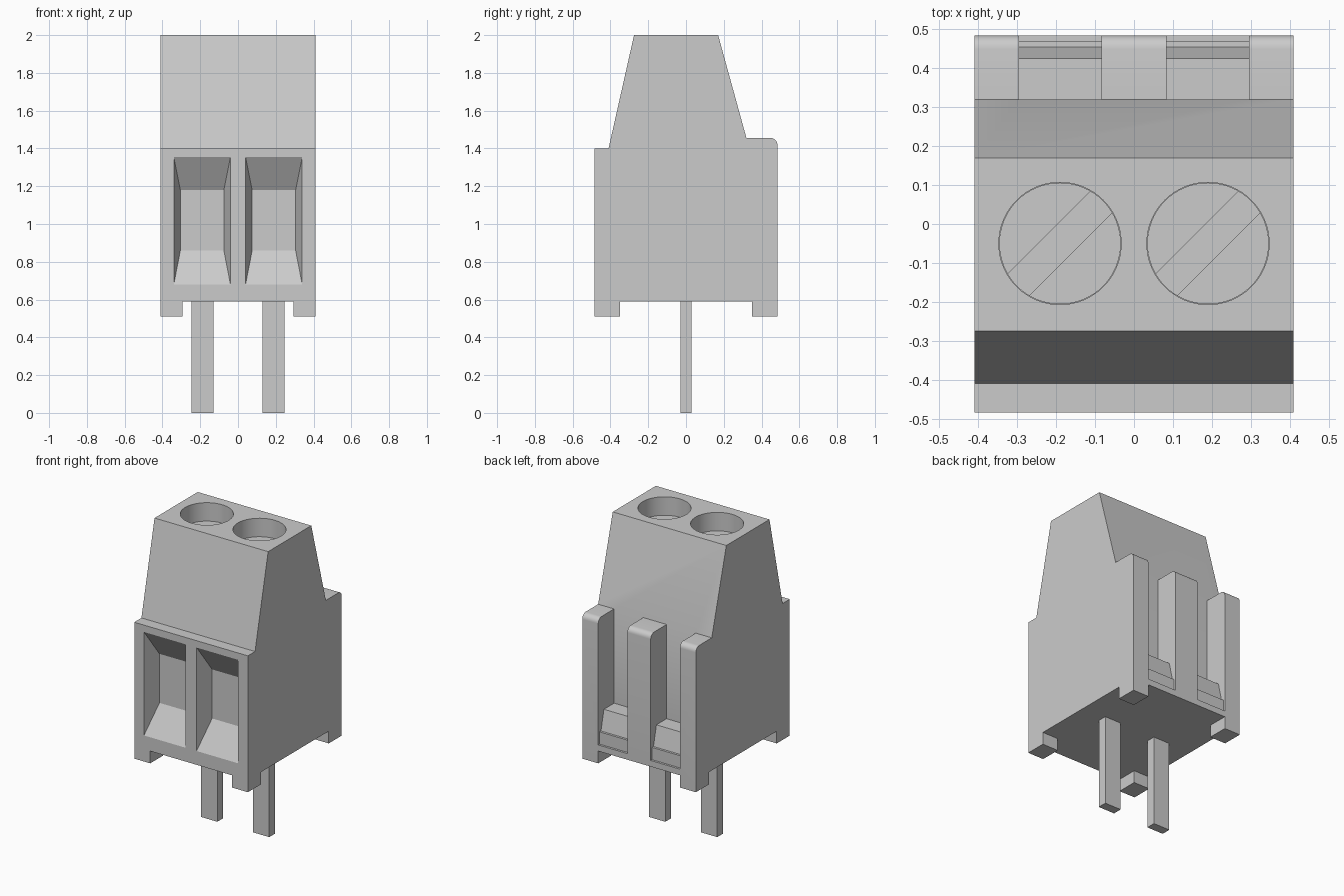
import bpy, bmesh, math
from mathutils import Matrix, Vector

if "Cube" in bpy.data.objects:
    bpy.data.objects.remove(bpy.data.objects["Cube"], do_unlink=True)

grey = bpy.data.materials.new("light_grey")
grey.use_nodes = True
COLOUR = (0.6, 0.6, 0.6, 1)
grey.diffuse_color = COLOUR
grey.node_tree.nodes["Principled BSDF"].inputs["Base Color"].default_value = COLOUR


def finish(name, bm):
    bmesh.ops.recalc_face_normals(bm, faces=bm.faces)
    me = bpy.data.meshes.new(name)
    bm.to_mesh(me)
    bm.free()
    me.materials.append(grey)
    ob = bpy.data.objects.new(name, me)
    bpy.context.collection.objects.link(ob)
    return ob


def box(name, x0, x1, y0, y1, z0, z1):
    bm = bmesh.new()
    bmesh.ops.create_cube(bm, size=1)
    for v in bm.verts:
        v.co = Vector(((x0 + x1) / 2 + v.co.x * (x1 - x0),
                       (y0 + y1) / 2 + v.co.y * (y1 - y0),
                       (z0 + z1) / 2 + v.co.z * (z1 - z0)))
    return finish(name, bm)


def extrude_x(name, profile, x0, x1):
    """Extrude a (y, z) profile along x."""
    bm = bmesh.new()
    face = bm.faces.new([bm.verts.new((x0, y, z)) for y, z in profile])
    new = bmesh.ops.extrude_face_region(bm, geom=[face])["geom"]
    bmesh.ops.translate(bm, vec=(x1 - x0, 0, 0),
                        verts=[g for g in new if isinstance(g, bmesh.types.BMVert)])
    return finish(name, bm)


def cylinder(name, x, y, r, z0, z1):
    bm = bmesh.new()
    bmesh.ops.create_cone(bm, cap_ends=True, segments=64, radius1=r, radius2=r, depth=z1 - z0,
                          matrix=Matrix.Translation((x, y, (z0 + z1) / 2)))
    return finish(name, bm)


def funnel(name, cx):
    """Wire entry: a wide mouth at the front tapering to a smaller back wall."""
    bm = bmesh.new()
    rings = []
    # The mouth is continued a little in front of the face for a clean cut
    for y, hw, z0, z1 in ((-0.52, 0.15, 0.68, 1.355), (-0.484, 0.15, 0.68, 1.355),
                          (-0.374, 0.115, 0.86, 1.18)):
        rings.append([bm.verts.new((cx + sx * hw, y, z)) for sx, z in
                      ((-1, z0), (1, z0), (1, z1), (-1, z1))])
    for a, b in zip(rings, rings[1:]):
        for i in range(4):
            j = (i + 1) % 4
            bm.faces.new((a[i], a[j], b[j], b[i]))
    bm.faces.new(rings[0])
    bm.faces.new(rings[-1])
    return finish(name, bm)


def cut(target, cutter):
    mod = target.modifiers.new("cut", 'BOOLEAN')
    mod.operation = 'DIFFERENCE'
    mod.solver = 'EXACT'
    mod.object = cutter
    bpy.context.view_layer.objects.active = target
    bpy.ops.object.modifier_apply(modifier=mod.name)
    bpy.data.objects.remove(cutter, do_unlink=True)


def smooth(ob):
    bpy.ops.object.select_all(action='DESELECT')
    ob.select_set(True)
    bpy.context.view_layer.objects.active = ob
    bpy.ops.object.shade_smooth_by_angle(angle=math.radians(25))


# Housing: side profile with a rounded top edge on the back ribs
W, D, R = 0.41, 0.484, 0.035
corner = [(D - R + R * math.cos(a), 1.455 - R + R * math.sin(a))
          for a in (math.radians(15 * i) for i in range(7))]
profile = ([(-D, 0.51), (D, 0.51)] + corner +
           [(0.32, 1.455), (0.17, 2), (-0.275, 2), (-0.41, 1.4), (-D, 1.4)])
housing = extrude_x("housing", profile, -W, W)

# Underside relief leaves four corner feet
cut(housing, box("relief_cutter", -0.6, 0.6, -0.35, 0.35, 0.4, 0.59))
cut(housing, box("relief_cutter", -0.295, 0.295, -0.6, 0.6, 0.4, 0.59))

# Back channels, each leaving a stepped clip at the bottom
channel = [(0.32, 0.84), (0.425, 0.84), (0.455, 0.71), (0.47, 0.71), (0.47, 0.63),
           (0.6, 0.63), (0.6, 1.6), (0.32, 1.6)]
SX, SY = 0.19, -0.05
for s in (-1, 1):
    x0, x1 = sorted((s * 0.084, s * 0.295))
    cut(housing, extrude_x("channel_cutter", channel, x0, x1))
    # Wire entries and screw bores
    cut(housing, funnel("entry_cutter", s * SX))
    cut(housing, cylinder("bore_cutter", s * SX, SY, 0.157, 1.78, 2.1))
smooth(housing)

for side, s in (("right", -1), ("left", 1)):
    # Slotted screw sunk in its bore
    screw = cylinder(side + "_screw", s * SX, SY, 0.156, 1.781, 1.88)
    slot = box("slot_cutter", -0.2, 0.2, -0.039, 0.039, 1.83, 1.95)
    slot.data.transform(Matrix.Translation((s * SX, SY, 0)) @ Matrix.Rotation(math.pi / 4, 4, 'Z'))
    cut(screw, slot)
    smooth(screw)
    # Solder pin
    box(side + "_pin", s * 0.1875 - 0.059, s * 0.1875 + 0.059, -0.03, 0.03, 0, 0.6)
